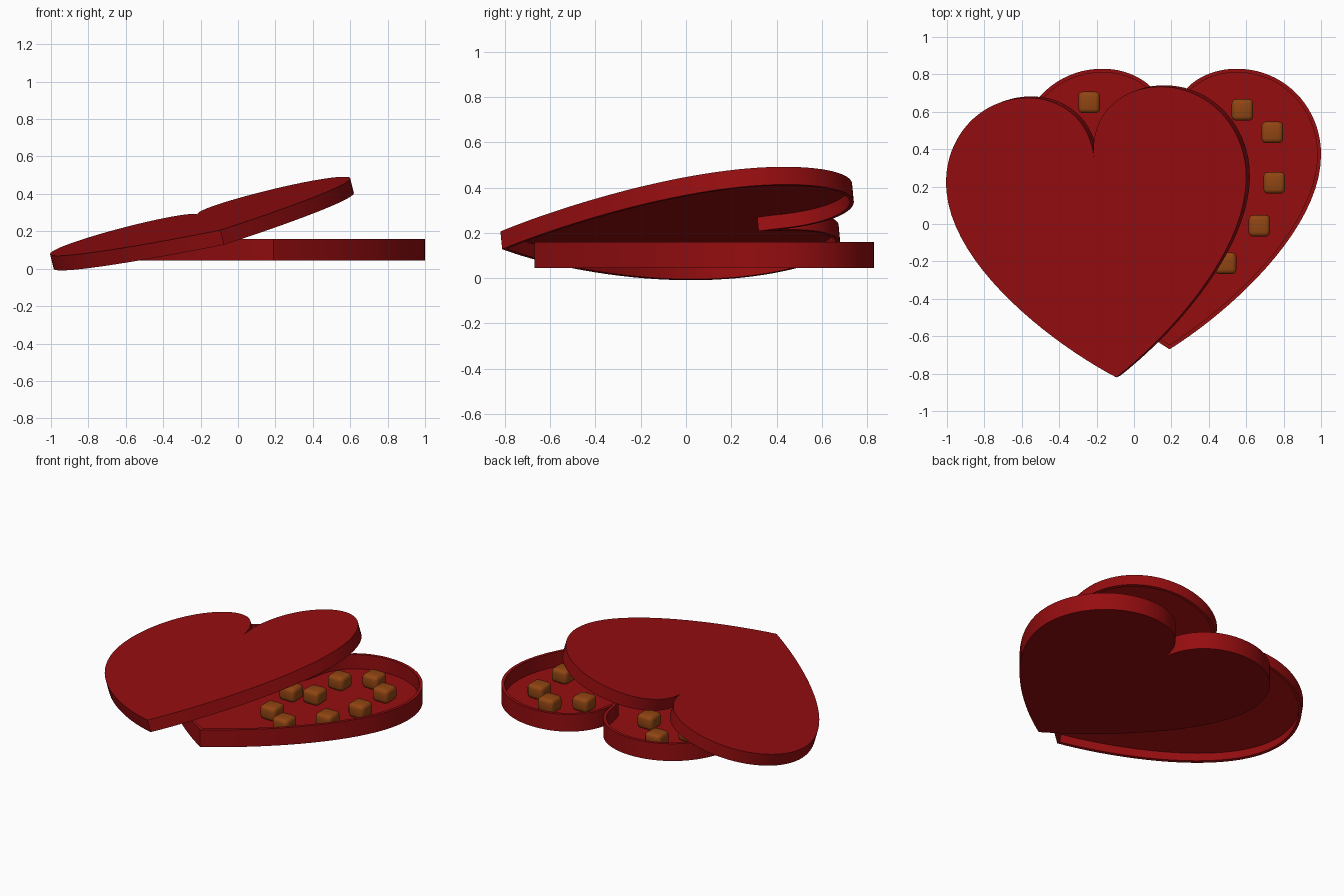
import bpy, bmesh, math
from mathutils import Vector, Matrix
from mathutils.geometry import interpolate_bezier

if "Cube" in bpy.data.objects:
    bpy.data.objects.remove(bpy.data.objects["Cube"])


def material(name, rgb):
    m = bpy.data.materials.new(name)
    m.diffuse_color = (*rgb, 1)
    m.use_nodes = True
    m.node_tree.nodes["Principled BSDF"].inputs["Base Color"].default_value = m.diffuse_color
    return m


RED = material("dark red", (0.30, 0.004, 0.005))
BROWN = material("chocolate brown", (0.28, 0.06, 0.006))


def finish(name, bm, mat, matrix, angle=40):
    bmesh.ops.recalc_face_normals(bm, faces=bm.faces)
    me = bpy.data.meshes.new(name)
    bm.to_mesh(me)
    bm.free()
    me.materials.append(mat)
    ob = bpy.data.objects.new(name, me)
    bpy.context.collection.objects.link(ob)
    ob.matrix_world = matrix
    bpy.ops.object.select_all(action='DESELECT')
    ob.select_set(True)
    bpy.context.view_layer.objects.active = ob
    bpy.ops.object.shade_smooth_by_angle(angle=math.radians(angle))
    return ob


def heart(scale):
    """Heart outline, tip at the origin, counter-clockwise."""
    segs = [((0, 0), (0.32, 0.20), (0.81, 0.64), (0.81, 1.04)),
            ((0.81, 1.04), (0.81, 1.30), (0.61, 1.50), (0.36, 1.50)),
            ((0.36, 1.50), (0.15, 1.50), (0, 1.36), (0, 1.16))]
    half = []
    for s in segs:
        pts = interpolate_bezier(*[Vector((x, y, 0)) for x, y in s], 21)
        half += [p.xy * scale for p in pts[:-1]]
    cleft = Vector((0, 1.16)) * scale
    return half + [cleft] + [Vector((-p.x, p.y)) for p in reversed(half[1:])]


def inset(pts, d):
    """Move a closed outline inward with clamped mitres."""
    out, n = [], len(pts)
    for i, p in enumerate(pts):
        e1 = (p - pts[i - 1]).normalized()
        e2 = (pts[(i + 1) % n] - p).normalized()
        n1, n2 = Vector((-e1.y, e1.x)), Vector((-e2.y, e2.x))
        m = (n1 + n2).normalized()
        out.append(p + m * d / max(m.dot(n1), 0.4))
    return out


def heart_tray(name, scale, wall, z_closed, z_rim, z_floor, matrix):
    """Hollow heart with one closed side and a thin rim."""
    bm = bmesh.new()
    outer = heart(scale)
    inner = inset(outer, wall)
    loops = [[bm.verts.new((p.x, p.y, z)) for p in pts] for pts, z in
             ((outer, z_closed), (outer, z_rim), (inner, z_rim), (inner, z_floor))]
    n = len(outer)
    for a, b in zip(loops, loops[1:]):
        for i in range(n):
            j = (i + 1) % n
            bm.faces.new((a[i], a[j], b[j], b[i]))
    bm.faces.new(loops[0])
    bm.faces.new(loops[-1])
    return finish(name, bm, RED, matrix)


# Box bottom
heart_tray("heart_box", 1.0, 0.02, 0.045, 0.16, 0.065,
           Matrix.Translation((0.19, -0.67, 0)))

# Tilted lid leaning on the box
n = Vector((-0.25, -0.096, 1)).normalized()
v = Vector((-0.12, 1.18, 0.083))
v = (v - n * v.dot(n)).normalized()
u = v.cross(n)
lid_matrix = Matrix((u, v, n)).transposed().to_4x4()
lid_matrix.translation = (-0.095, -0.82, 0.206)
heart_tray("heart_lid", 1.023, 0.018, 0, -0.081, -0.018, lid_matrix)

# Chocolates: rounded cubes on the box floor
spots = [(-0.24, 0.65), (0.58, 0.61), (0.74, 0.49), (0.75, 0.22), (0.67, -0.01),
         (0.49, -0.21), (0.33, -0.11), (0.267, 0.18), (0.412, 0.224), (0.416, 0.48),
         (-0.36, 0.47), (-0.37, 0.22), (-0.05, 0.46), (-0.24, 0.0)]
for k, (x, y) in enumerate(spots):
    bm = bmesh.new()
    bmesh.ops.create_cube(bm, size=1)
    bmesh.ops.scale(bm, vec=(0.115, 0.115, 0.092), verts=bm.verts)
    bmesh.ops.bevel(bm, geom=bm.edges[:], offset=0.024, segments=3,
                    profile=0.5, affect='EDGES')
    finish(f"chocolate_{k + 1}", bm, BROWN, Matrix.Translation((x, y, 0.11)))
